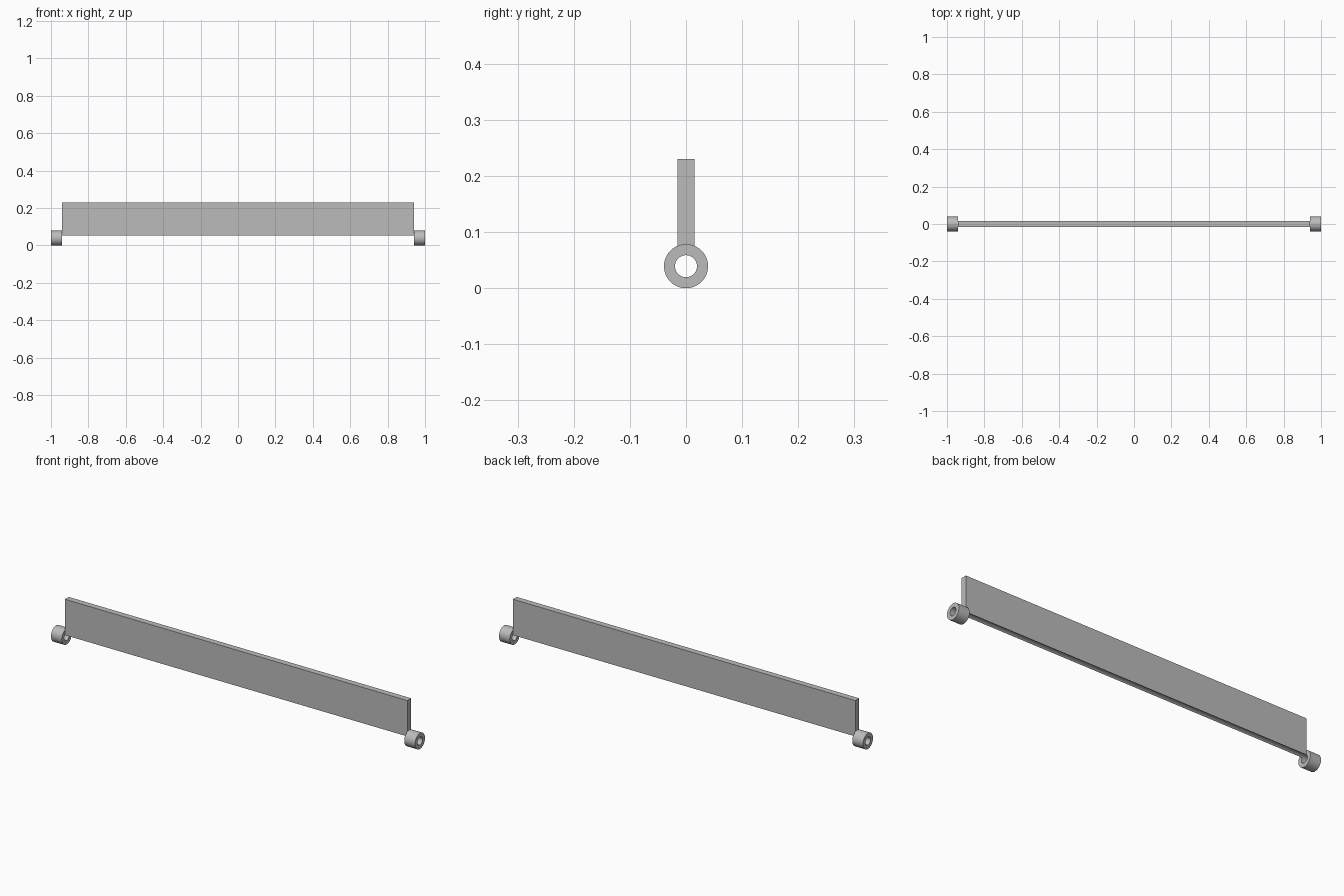
import bpy
import bmesh
from math import asin, cos, pi, radians, sin

cube = bpy.data.objects.get("Cube")
if cube:
    bpy.data.objects.remove(cube, do_unlink=True)

# Main sizes
AXIS_Z = OUTER = 0.0393
BORE = 0.0196
HALF_THICK = 0.015
BLADE_END = 0.941
TOP = 0.23
SEGMENTS = 64

steel = bpy.data.materials.new("plain_grey")
steel.use_nodes = True
grey = (0.5, 0.5, 0.5, 1)
steel.diffuse_color = grey
steel.node_tree.nodes["Principled BSDF"].inputs["Base Color"].default_value = grey


def finish(name, bm):
    """Turn a bmesh into a shaded, coloured object."""
    bmesh.ops.recalc_face_normals(bm, faces=bm.faces)
    mesh = bpy.data.meshes.new(name)
    bm.to_mesh(mesh)
    bm.free()
    mesh.materials.append(steel)
    obj = bpy.data.objects.new(name, mesh)
    bpy.context.collection.objects.link(obj)
    bpy.ops.object.select_all(action="DESELECT")
    obj.select_set(True)
    bpy.context.view_layer.objects.active = obj
    bpy.ops.object.shade_smooth_by_angle(angle=radians(30))


def make_blade():
    """Flat plate whose lower edge is a groove in line with the bores."""
    half = asin(HALF_THICK / BORE)
    steps = 16
    angles = [half * (2 * i / steps - 1) for i in range(steps + 1)]
    profile = [(BORE * sin(a), AXIS_Z + BORE * cos(a)) for a in angles]
    profile += [(HALF_THICK, TOP), (-HALF_THICK, TOP)]
    bm = bmesh.new()
    end = bm.faces.new([bm.verts.new((-BLADE_END, y, z)) for y, z in profile])
    new = bmesh.ops.extrude_face_region(bm, geom=[end], use_keep_orig=True)["geom"]
    verts = [v for v in new if isinstance(v, bmesh.types.BMVert)]
    bmesh.ops.translate(bm, verts=verts, vec=(2 * BLADE_END, 0, 0))
    finish("blade", bm)


def make_collar(name, side):
    """Hollow cylinder at one end of the blade."""
    section = [(BLADE_END, BORE), (BLADE_END, OUTER), (1, OUTER), (1, BORE)]
    bm = bmesh.new()
    rings = []
    for i in range(SEGMENTS):
        a = 2 * pi * i / SEGMENTS
        rings.append([bm.verts.new((side * x, r * sin(a), AXIS_Z + r * cos(a)))
                      for x, r in section])
    for i, ring in enumerate(rings):
        following = rings[(i + 1) % SEGMENTS]
        for j in range(len(section)):
            k = (j + 1) % len(section)
            bm.faces.new((ring[j], ring[k], following[k], following[j]))
    finish(name, bm)


make_blade()
make_collar("left_collar", 1)
make_collar("right_collar", -1)
